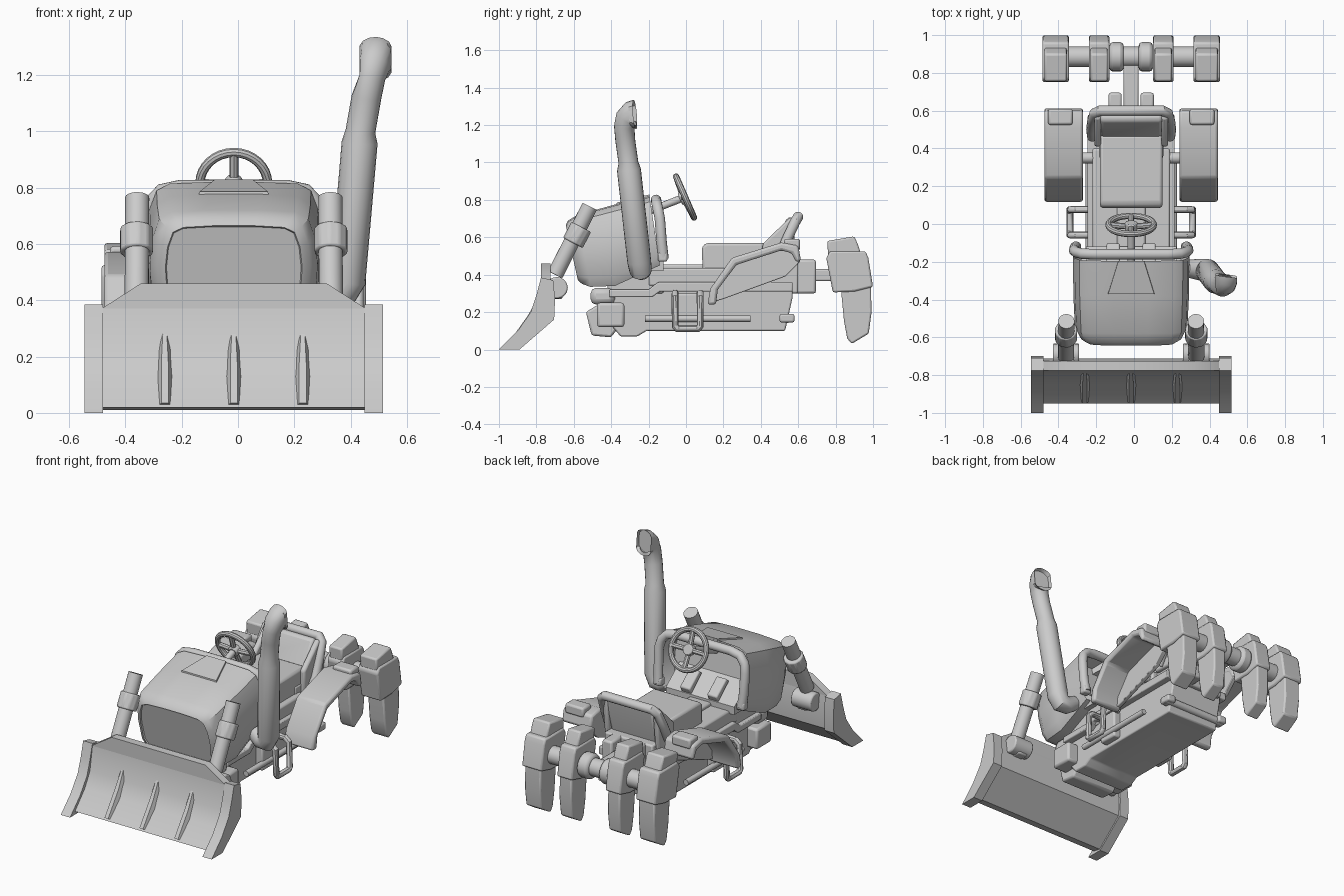
import bpy, bmesh, math
from mathutils import Vector

CENTRE_X = -0.015

if "Cube" in bpy.data.objects:
    bpy.data.objects.remove(bpy.data.objects["Cube"])

grey = bpy.data.materials.new("plain_grey")
grey.use_nodes = True
grey.diffuse_color = (0.6, 0.6, 0.6, 1)
grey.node_tree.nodes["Principled BSDF"].inputs["Base Color"].default_value = (0.6, 0.6, 0.6, 1)
parts = []


def finish(name, bm, mirror=False, bevel=0):
    bmesh.ops.recalc_face_normals(bm, faces=bm.faces)
    mesh = bpy.data.meshes.new(name)
    bm.to_mesh(mesh)
    bm.free()
    mesh.materials.append(grey)
    ob = bpy.data.objects.new(name, mesh)
    ob.location.x = CENTRE_X
    bpy.context.collection.objects.link(ob)
    if mirror:
        ob.modifiers.new("both_sides", 'MIRROR')
    if bevel:
        mod = ob.modifiers.new("soft_edges", 'BEVEL')
        mod.width = bevel
        mod.segments = 2
        mod.limit_method = 'ANGLE'
    parts.append(ob)
    return ob


def loft(rings, closed=False):
    """Skin equal rings of points; returns the mesh and its end caps."""
    bm = bmesh.new()
    rows = [[bm.verts.new(p) for p in ring] for ring in rings]
    n = len(rows[0])
    pairs = list(zip(rows, rows[1:])) + ([(rows[-1], rows[0])] if closed else [])
    for a, b in pairs:
        for i in range(n):
            j = (i + 1) % n
            bm.faces.new((a[i], a[j], b[j], b[i]))
    caps = [] if closed else [bm.faces.new(rows[0][::-1]), bm.faces.new(rows[-1])]
    return bm, caps


def recess(bm, cap, rim, push):
    bm.normal_update()
    bmesh.ops.inset_region(bm, faces=[cap], thickness=rim)
    for v in cap.verts:
        v.co += Vector(push)


def prism(name, profile, lo, hi, axis='x', mirror=False, bevel=0.0):
    place = {'x': lambda p, t: (t, p[0], p[1]), 'y': lambda p, t: (p[0], t, p[1])}[axis]
    bm, _ = loft([[place(p, t) for p in profile] for t in (lo, hi)])
    return finish(name, bm, mirror, bevel)


def box(name, x, y, z, mirror=False, bevel=0.01):
    (a, b), (c, d) = y, z
    return prism(name, [(a, c), (b, c), (b, d), (a, d)], x[0], x[1], 'x', mirror, bevel)


def tube_mesh(points, radii, sides=14, closed=False):
    pts = [Vector(p) for p in points]
    n = len(pts)
    if not isinstance(radii, (list, tuple)):
        radii = [radii] * n
    rings, u, last = [], None, None
    for i, p in enumerate(pts):
        before = pts[(i - 1) % n] if closed or i else p
        after = pts[(i + 1) % n] if closed or i < n - 1 else p
        t = ((after - p).normalized() + (p - before).normalized()).normalized()
        u = t.orthogonal().normalized() if u is None else last.rotation_difference(t) @ u
        last = t
        v = t.cross(u)
        angles = [math.tau * k / sides for k in range(sides)]
        rings.append([p + radii[i] * (math.cos(a) * u + math.sin(a) * v) for a in angles])
    return loft(rings, closed)


def tube(name, points, radii, mirror=False, sides=14, closed=False, bevel=0):
    return finish(name, tube_mesh(points, radii, sides, closed)[0], mirror, bevel)


def arch(half):
    """Complete a path symmetric about the middle."""
    return half + [(-x, y, z) for x, y, z in reversed(half)]


# Dozer blade
prism("blade_plate", [(-.95, .02), (-.85, .13), (-.8, .22), (-.775, .37), (-.725, .37),
                      (-.712, .27), (-.717, .165), (-.895, .01)], -.47, .47)
prism("blade_top", [(-.47, .37), (.47, .37), (.33, .46), (-.33, .46)], -.775, -.725, 'y')
prism("blade_end", [(-1, 0), (-.9, .1), (-.83, .2), (-.8, .29), (-.775, .385), (-.71, .37), (-.7, .27),
                    (-.705, .16), (-.89, 0)], .465, .53, mirror=True)
for x in (-.245, 0, .245):
    rib = [[(x + s * w, y, z) for s, y, z in ((-1, y0, z0), (1, y0, z0), (.5, y1, z1), (-.5, y1, z1))]
           for w, y0, z0, y1, z1 in ((.025, -.93, .025, -.95, .035), (.025, -.82, .17, -.848, .178),
                                     (.014, -.78, .28, -.787, .285))]
    finish("blade_rib", loft(rib)[0])

# Lift arms
tube("lift_cylinder", [(.345, -.7, .4), (.343, -.515, .765)], .043, True, 20)
tube("lift_collar", [(.345, -.605, .57), (.345, -.56, .655)], .061, True, 10, bevel=.008)
tube("lift_pivot", [(.275, -.69, .33), (.415, -.69, .33)], .058, True, 16, bevel=.008)
box("lift_lug", (.3, .37), (-.74, -.66), (.27, .38), True)

# Engine hood
rings = []
for y, w, low, top, lean in ((-.643, .243, .37, .665, .22), (-.63, .272, .35, .69, .22), (-.58, .298, .335, .72, .18),
                             (-.38, .306, .34, .775, 0), (-.195, .308, .45, .82, .15)):
    h = top - low
    half = [(w * .88, low), (w * .97, low + h * .12), (w, low + h * .5), (w * .97, low + h * .74),
            (w * .89, low + h * .92), (w * .74, top - .006), (w * .3, top)]
    ring = half + [(-x, z) for x, z in reversed(half)]
    rings.append([(x, y + lean * (top - z), z) for x, z in ring])
bm, caps = loft(rings)
recess(bm, caps[0], .004, (0, .008, 0))
recess(bm, caps[1], .03, (0, -.1, 0))
finish("hood", bm)
scoop = [[(-w, y, z - .06), (w, y, z - .06), (w * .9, y + .005, z), (-w * .9, y + .005, z)]
         for w, y, z in ((.135, -.375, .786), (.075, -.2, .829))]
finish("hood_scoop", loft(scoop)[0])
tube("hood_rim", arch([(.292, -.12, .485), (.3, -.13, .57), (.302, -.14, .7), (.29, -.15, .75),
                       (.255, -.158, .787), (.19, -.16, .8)]), .028)
box("hood_rim_foot", (.265, .32), (-.15, -.1), (.47, .52), True)
prism("dash_footboard", [(-.31, .62), (-.12, .47), (-.12, .42), (-.31, .42)], -.24, .24)
prism("dash_pedal", [(-.23, .565), (-.2, .59), (-.1, .51), (-.12, .47)], .06, .13, mirror=True, bevel=.008)

# Exhaust stack
bm, caps = tube_mesh([(.29, -.235, .455), (.345, -.24, .425), (.385, -.243, .425), (.405, -.25, .47),
                      (.447, -.305, .96), (.45, -.308, 1.0), (.471, -.325, 1.12), (.483, -.33, 1.19),
                      (.494, -.318, 1.235), (.501, -.296, 1.255), (.504, -.273, 1.257)],
                     [.045, .055, .06, .064, .064, .053, .053, .055, .062, .071, .079], 20)
recess(bm, caps[1], .01, (0, -.025, 0))
for v in bm.verts:  # oval outlet
    if v.co.z > 1.17:
        v.co.x = max(.447, min(.56, v.co.x))
finish("exhaust_stack", bm)

# Steering wheel
hub, tilt, normal = Vector((0, -.005, .815)), Vector((0, -.4, .915)), Vector((0, .915, .4))
around = [Vector((math.cos(a), 0, 0)) + math.sin(a) * tilt for a in (math.tau * k / 32 for k in range(32))]
tube("steering_wheel", [hub + .12 * d for d in around], .017, closed=True, sides=10)
for d in around[::8]:
    tube("steering_spoke", [hub - .01 * normal, hub + .12 * d], .016, sides=8)
tube("steering_hub", [hub - .03 * normal, hub + .014 * normal], .034, bevel=.006)
tube("steering_column", [hub, (0, -.3, .7)], .02)

# Chassis
prism("lower_chassis", [(-.4, .32), (-.4, .13), (-.35, .07), (-.26, .07), (-.21, .1), (.53, .1),
                        (.57, .28), (.57, .34), (-.2, .34)], -.185, .185, bevel=.008)
prism("side_ledge", [(-.41, .28), (-.18, .28), (-.14, .31), (.57, .31), (.57, .36), (-.15, .36),
                     (-.2, .32), (-.41, .32)], -.23, .23, bevel=.006)
box("engine_block", (-.2, .2), (-.42, -.12), (.3, .47))
box("floor_deck", (-.205, .205), (-.2, .4), (.34, .435))
box("floor_tunnel", (-.075, .075), (-.2, .2), (.4, .455))
box("rear_housing", (-.17, .17), (.35, .6), (.3, .48))
box("front_crossmember", (-.22, .22), (-.51, -.38), (.24, .33), bevel=.03)
prism("front_nose", [(-.535, .2), (-.505, .075), (-.4, .065), (-.36, .12), (-.36, .24), (-.47, .24)],
      -.16, .16, bevel=.012)
box("front_side_box", (.15, .255), (-.475, -.33), (.12, .25), True, .014)
tube("side_rail", [(.225, -.22, .165), (.225, .345, .165)], .018, True)
box("rail_bracket", (.17, .23), (-.06, .07), (.12, .3), True)
tube("rear_cross_bar", [(-.22, .54, .165), (.22, .54, .165)], .024)
box("rear_bar_end", (.17, .23), (.5, .58), (.145, .19), True)

# Side steps
tube("step_frame", [(.2, -.058, .3), (.295, -.058, .3), (.32, -.058, .28), (.325, -.058, .125), (.325, -.045, .11),
                    (.325, .063, .11), (.325, .076, .125), (.32, .076, .28), (.295, .076, .3), (.2, .076, .3)],
     .019, True, 10)

# Seat
prism("seat_cushion", [(.09, .36), (.085, .55), (.11, .57), (.47, .57), (.48, .4)], -.165, .165, bevel=.015)
prism("seat_back", [(.455, .55), (.545, .71), (.59, .7), (.57, .58), (.54, .46), (.46, .46)],
      -.165, .165, bevel=.018)
tube("seat_frame", arch([(.205, .46, .44), (.21, .5, .5), (.205, .545, .6), (.195, .585, .685),
                         (.165, .6, .71)]), .028)
prism("seat_side_guard", [(.41, .42), (.41, .565), (.56, .71), (.59, .69), (.56, .42)], .16, .195,
      mirror=True, bevel=.012)

# Rear fenders, open on the outside
prism("fender_band", [(.115, .24), (.13, .325), (.245, .49), (.51, .572), (.6, .555), (.615, .475), (.59, .465),
                      (.565, .515), (.51, .53), (.27, .453), (.17, .32), (.16, .24)], .255, .46,
      mirror=True, bevel=.014)
prism("fender_wall", [(.13, .25), (.14, .325), (.25, .48), (.51, .56), (.59, .545), (.61, .47), (.53, .39), (.2, .27)],
      .257, .285, mirror=True, bevel=.004)
box("fender_lamp", (.31, .44), (.525, .61), (.53, .592), True, .012)
tube("fender_axle", [(.15, .35, .4), (.27, .35, .4)], .03, True)

# Rear hitch and ripper
box("hitch_block", (.05, .12), (.58, .695), (.3, .48), True, .012)
box("hitch_beam", (-.04, .04), (.58, .91), (.365, .43))
tube("ripper_axle", [(-.42, .885, .4), (.42, .885, .4)], .055, sides=18)
tube("ripper_disc", [(.04, .885, .4), (.115, .885, .4)], .078, True, 18, bevel=.018)
for x, w in ((.4, .07), (.17, .054)):
    prism("ripper_cap", [(.76, .5), (.755, .58), (.9, .605), (.92, .56), (.94, .5)],
          x - w * .85, x + w * .85, mirror=True, bevel=.01)
    prism("ripper_clamp", [(.785, .305), (.75, .49), (.77, .525), (.96, .525), (.975, .49), (1, .335), (.9, .31)],
          x - w, x + w, mirror=True, bevel=.01)
    prism("ripper_tooth", [(.825, .36), (.988, .36), (.992, .2), (.977, .085), (.885, .03), (.862, .06), (.845, .15)],
          x - w * .8, x + w * .8, mirror=True, bevel=.009)

# Smooth shading with sharp edges kept
bpy.ops.object.select_all(action='DESELECT')
for ob in parts:
    ob.select_set(True)
bpy.context.view_layer.objects.active = parts[0]
bpy.ops.object.shade_smooth_by_angle(angle=math.radians(35))
